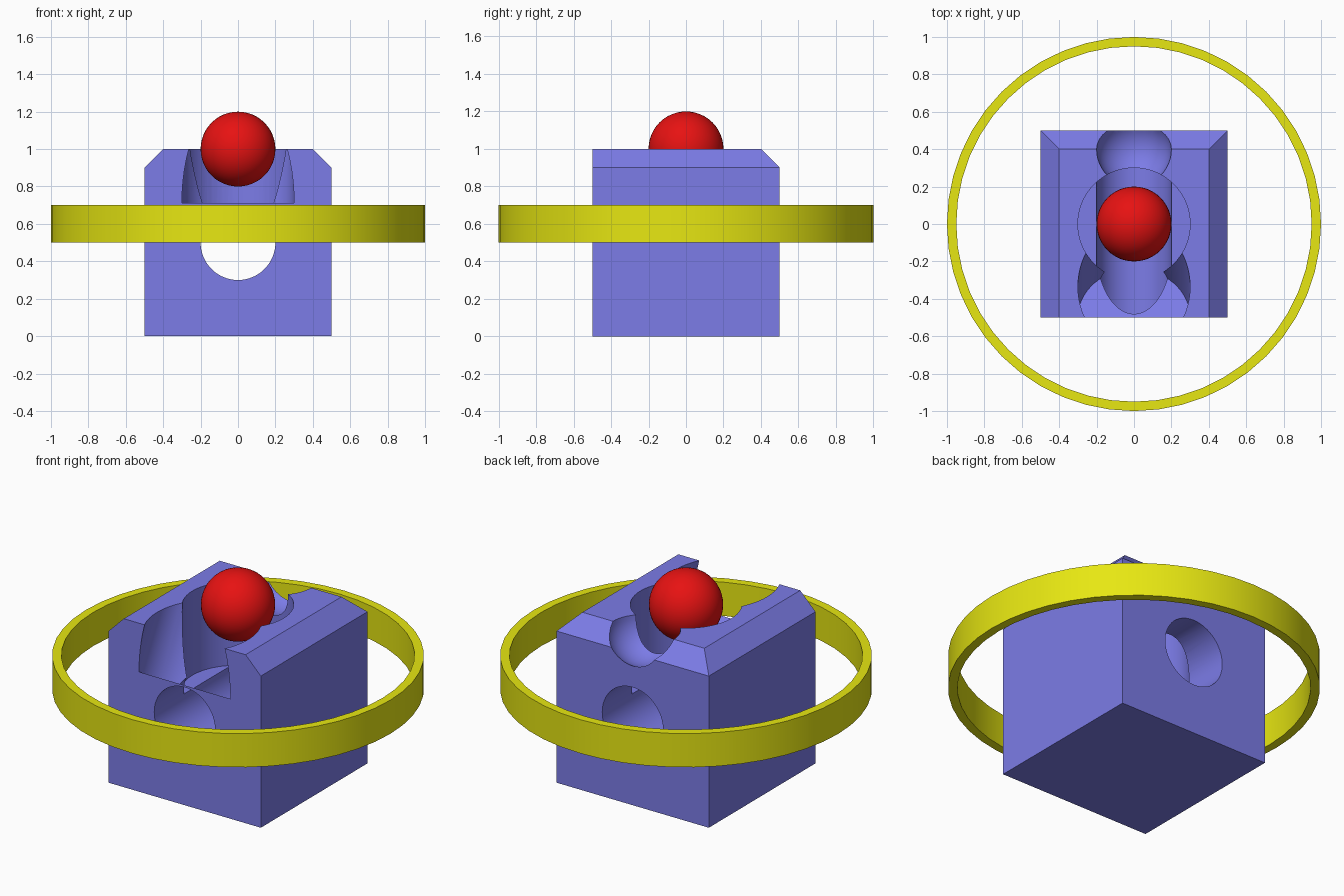
import bpy, bmesh, math

if "Cube" in bpy.data.objects:
    bpy.data.objects.remove(bpy.data.objects["Cube"])


def material(name, color):
    m = bpy.data.materials.new(name)
    m.diffuse_color = (*color, 1)
    m.use_nodes = True
    m.node_tree.nodes["Principled BSDF"].inputs["Base Color"].default_value = m.diffuse_color
    return m


blue = material("block blue", (0.2, 0.2, 0.8))
yellow = material("ring yellow", (0.8, 0.8, 0.006))
red = material("ball red", (0.8, 0.006, 0.006))


def named(name, mat):
    ob = bpy.context.object
    ob.name = name
    ob.data.materials.append(mat)
    return ob


def cylinder(name, r, depth, loc, tilt=0, mat=blue):
    bpy.ops.mesh.primitive_cylinder_add(vertices=64, radius=r, depth=depth, location=loc,
                                        rotation=(tilt, 0, 0))
    return named(name, mat)


def sphere(name, r, loc, mat):
    bpy.ops.mesh.primitive_uv_sphere_add(segments=48, ring_count=24, radius=r, location=loc)
    return named(name, mat)


def select_only(ob):
    bpy.ops.object.select_all(action='DESELECT')
    ob.select_set(True)
    bpy.context.view_layer.objects.active = ob


def smooth(ob):
    select_only(ob)
    bpy.ops.object.shade_smooth_by_angle(angle=math.radians(25))


# Block: a cube chamfered on the left, right and back top edges
bm = bmesh.new()
for x in (-1, 1):
    for y in (-0.5, 0.5):
        bm.verts.new((0.5 * x, y, 0))
        bm.verts.new((0.5 * x, y, 0.9))
    for y in (-0.5, 0.4):
        bm.verts.new((0.4 * x, y, 1))
bmesh.ops.convex_hull(bm, input=bm.verts)
bmesh.ops.dissolve_limit(bm, angle_limit=0.01, verts=bm.verts, edges=bm.edges)
bmesh.ops.recalc_face_normals(bm, faces=bm.faces)
mesh = bpy.data.meshes.new("block")
bm.to_mesh(mesh)
bm.free()
block = bpy.data.objects.new("block", mesh)
bpy.context.collection.objects.link(block)
mesh.materials.append(blue)

# Cutters: through hole, vertical pocket, slanted front pocket, round back notch
tilt = math.radians(30)
foot_y, foot_z = -0.5, 0.711
cutters = [
    cylinder("hole_cutter", 0.2, 1.4, (0, 0, 0.5), math.pi / 2),
    cylinder("pocket_cutter", 0.3, 1.0, (0, 0, 1.0)),
    cylinder("slanted_cutter", 0.3, 1.0,
             (0, foot_y + 0.5 * math.sin(tilt), foot_z + 0.5 * math.cos(tilt)), -tilt),
    sphere("notch_cutter", 0.2, (0, 0.4, 1.0), blue),
]
for c in cutters:
    c.hide_render = True
    select_only(block)
    mod = block.modifiers.new("cut", 'BOOLEAN')
    mod.operation = 'DIFFERENCE'
    mod.solver = 'EXACT'
    mod.object = c
    bpy.ops.object.modifier_apply(modifier=mod.name)
for c in cutters:
    bpy.data.objects.remove(c)
smooth(block)

# Ball hovering in the pocket
ball = sphere("ball", 0.2, (0, 0, 1.0), red)
smooth(ball)

# Flat-sided ring around the block
n = 48
bm = bmesh.new()
loops = []
for i in range(n):
    a = 2 * math.pi * i / n
    loops.append([bm.verts.new((r * math.cos(a), r * math.sin(a), z))
                  for r, z in ((1, 0.5), (1, 0.7), (0.95, 0.7), (0.95, 0.5))])
for i in range(n):
    p, q = loops[i], loops[(i + 1) % n]
    for k in range(4):
        j = (k + 1) % 4
        bm.faces.new((p[k], q[k], q[j], p[j]))
bmesh.ops.recalc_face_normals(bm, faces=bm.faces)
mesh = bpy.data.meshes.new("ring")
bm.to_mesh(mesh)
bm.free()
ring = bpy.data.objects.new("ring", mesh)
bpy.context.collection.objects.link(ring)
mesh.materials.append(yellow)
smooth(ring)
